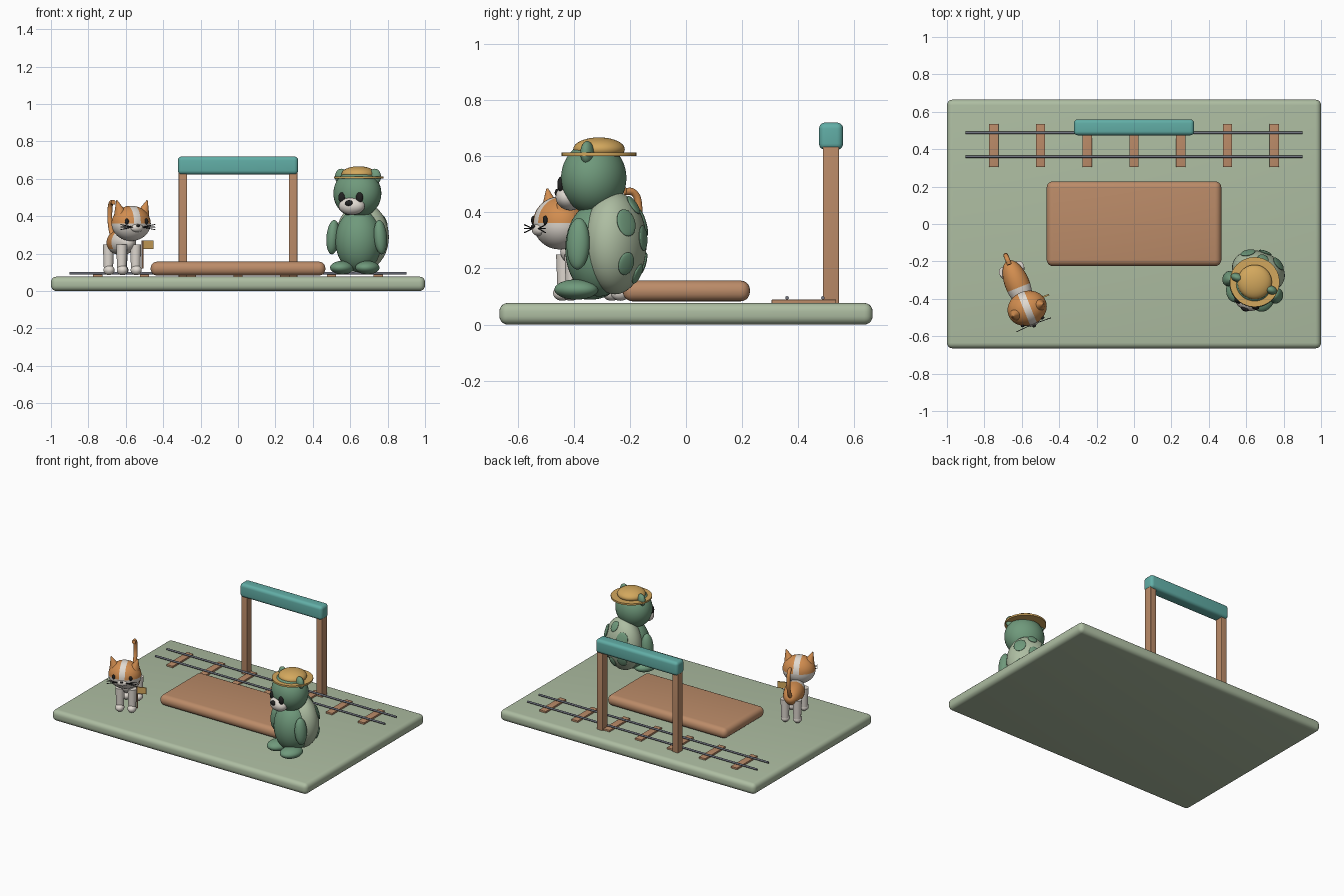
import bpy, bmesh
from math import sqrt, radians
from mathutils import Matrix, Vector

cube = bpy.data.objects.get("Cube")
if cube:
    bpy.data.objects.remove(cube, do_unlink=True)


def material(name, *rgb):
    m = bpy.data.materials.new(name)
    m.use_nodes = True
    m.diffuse_color = (*rgb, 1)
    m.node_tree.nodes["Principled BSDF"].inputs["Base Color"].default_value = (*rgb, 1)
    return m


sage = material("sage", 0.42, 0.51, 0.36)
wood = material("wood", 0.50, 0.26, 0.14)
teal = material("teal", 0.12, 0.42, 0.38)
steel = material("steel", 0.16, 0.17, 0.21)
green = material("green", 0.16, 0.32, 0.20)
orange = material("orange", 0.65, 0.27, 0.08)
cream = material("cream", 0.75, 0.70, 0.64)
straw = material("straw", 0.65, 0.39, 0.11)
black = material("black", 0.015, 0.015, 0.015)

frame = Matrix.Identity(4)  # where the current figure stands


def finish(name, bm, mats, local=Matrix.Identity(4)):
    me = bpy.data.meshes.new(name)
    bm.to_mesh(me)
    bm.free()
    for m in mats:
        me.materials.append(m)
    me.shade_smooth()
    me.set_sharp_from_angle(angle=radians(40))
    ob = bpy.data.objects.new(name, me)
    bpy.context.collection.objects.link(ob)
    ob.matrix_world = frame @ local
    return ob


def box(name, lo, hi, mat, bevel=0.0):
    lo, hi = Vector(lo), Vector(hi)
    bm = bmesh.new()
    bmesh.ops.create_cube(bm, size=1, matrix=Matrix.Translation((lo + hi) / 2) @ Matrix.Diagonal((*(hi - lo), 1)))
    if bevel:
        bmesh.ops.bevel(bm, geom=bm.edges[:], offset=bevel, segments=5, profile=0.5, affect='EDGES')
    return finish(name, bm, [mat])


def ball(name, at, size, mats, cuts=(), rule=None, turn=Matrix.Identity(4)):
    """Ellipsoid; cuts are planes in unit space, rule picks a material per face."""
    bm = bmesh.new()
    bmesh.ops.create_uvsphere(bm, u_segments=40, v_segments=24, radius=1)
    for co, no in cuts:
        bmesh.ops.bisect_plane(bm, geom=bm.verts[:] + bm.edges[:] + bm.faces[:], plane_co=co, plane_no=no)
    if rule:
        for f in bm.faces:
            f.material_index = rule(f.calc_center_median())
    bm.transform(Matrix.Diagonal((*size, 1)))
    return finish(name, bm, mats, Matrix.Translation(at) @ turn)


def rod(name, a, b, r, mat, r2=None, sides=20):
    a, b = Vector(a), Vector(b)
    d = b - a
    bm = bmesh.new()
    bmesh.ops.create_cone(bm, cap_ends=True, segments=sides, radius1=r,
                          radius2=r if r2 is None else r2, depth=d.length)
    return finish(name, bm, [mat], Matrix.Translation((a + b) / 2) @ d.to_track_quat('Z', 'Y').to_matrix().to_4x4())


def on_front(at, size, x, z):
    """Point on the front of an ellipsoid at offsets x and z."""
    y = size[1] * sqrt(max(0, 1 - (x / size[0]) ** 2 - (z / size[2]) ** 2))
    return Vector(at) + Vector((x, -y, z))


SIDES = (("left", 1), ("right", -1))

# Ground, platform and gateway
box("ground_slab", (-1, -0.665, 0), (1, 0.665, 0.077), sage, 0.03)
box("platform", (-0.467, -0.225, 0.083), (0.467, 0.228, 0.157), wood, 0.034)
for side, s in SIDES:
    box(side + "_gate_post", (s * 0.295 - 0.023, 0.488, 0.07), (s * 0.295 + 0.023, 0.545, 0.66), wood, 0.004)
box("gate_beam", (-0.322, 0.474, 0.623), (0.322, 0.56, 0.72), teal, 0.022)

# Railway
for i in range(-3, 4):
    box("track_tie", (i * 0.25 - 0.025, 0.305, 0.07), (i * 0.25 + 0.025, 0.535, 0.089), wood, 0.002)
for y in (0.36, 0.488):
    rod("track_rail", (-0.9, y, 0.095), (0.9, y, 0.095), 0.0065, steel, sides=12)

# Round green animal with a shell and straw hat
frame = Matrix.Translation((0.645, -0.31, 0)) @ Matrix.Rotation(radians(-20), 4, 'Z')
ball("body", (0, 0, 0.27), (0.125, 0.12, 0.17), [green])
shell_at, shell_size = Vector((0, 0.06, 0.29)), Vector((0.145, 0.108, 0.182))
ball("shell", shell_at, shell_size, [sage])
for x, z, r in ((0, 0.1, 0.045), (0.6, 0.4, 0.05), (-0.6, 0.4, 0.05), (0.6, -0.4, 0.042),
                (-0.6, -0.4, 0.042), (0, 0.75, 0.038), (0, -0.6, 0.038)):
    u = Vector((x, sqrt(1 - x * x - z * z), z))
    normal = Vector([c / k for c, k in zip(u, shell_size)])
    ball("shell_spot", shell_at + u * shell_size, (r * 0.8, r, 0.009), [green],
         turn=normal.to_track_quat('Z', 'Y').to_matrix().to_4x4())

head_at, head_size = (0, -0.02, 0.522), (0.13, 0.115, 0.13)
ball("head", head_at, head_size, [green])
ball("muzzle", (0, -0.108, 0.455), (0.072, 0.05, 0.048), [cream])
ball("nose", (0, -0.152, 0.47), (0.022, 0.014, 0.016), [black])
for side, s in SIDES:
    ball(side + "_arm", (s * 0.135, -0.03, 0.288), (0.034, 0.042, 0.092), [green],
         turn=Matrix.Rotation(s * radians(-5), 4, 'Y'))
    ball(side + "_foot", (s * 0.072, -0.06, 0.125), (0.062, 0.08, 0.036), [green])
    ball(side + "_ear", (s * 0.095, -0.01, 0.612), (0.035, 0.023, 0.042), [green])
    ball(side + "_eye", on_front(head_at, head_size, s * 0.05, -0.022), (0.02, 0.014, 0.028), [black])
rod("hat_brim", (0, 0, 0.601), (0, 0, 0.613), 0.133, straw, sides=48)
ball("hat_crown", (0, 0, 0.625), (0.092, 0.092, 0.042), [straw])

# Cat
frame = Matrix.Translation((-0.62, -0.33, 0)) @ Matrix.Rotation(radians(22), 4, 'Z')
ball("cat_body", (0, 0.01, 0.26), (0.066, 0.135, 0.068), [orange, cream],
     [((0, -0.15, 0), (0, 1, 0)), ((0, 0, -0.5), (0, 0, 1))],
     lambda c: 1 if c.y < -0.15 or c.z < -0.5 else 0)
cat_at, cat_size = (0, -0.13, 0.362), (0.107, 0.092, 0.094)
ball("cat_head", cat_at, cat_size, [orange, cream],
     [((0, 0, 0), (0, 0, 1)), ((0.18, 0, 0), (1, 0, 0)), ((-0.18, 0, 0), (1, 0, 0))],
     lambda c: 1 if c.z < 0 or abs(c.x) < 0.18 else 0)
ball("cat_muzzle", (0, -0.212, 0.338), (0.036, 0.02, 0.022), [cream])
ball("cat_nose", (0, -0.232, 0.35), (0.01, 0.007, 0.007), [black])
for side, s in SIDES:
    ball(side + "_cat_eye", on_front(cat_at, cat_size, s * 0.056, 0.01), (0.011, 0.008, 0.016), [black])
    rod(side + "_cat_ear", (s * 0.066, -0.138, 0.415), (s * 0.088, -0.142, 0.485), 0.034, orange, 0.003)
    for lift in (-0.01, 0.004, 0.018):
        rod(side + "_whisker", (s * 0.028, -0.222, 0.342), (s * 0.1, -0.225, 0.338 + lift), 0.0022, black, sides=6)
    for end, y in (("front", -0.095), ("back", 0.095)):
        rod(f"{side}_{end}_leg", (s * 0.04, y, 0.1), (s * 0.04, y, 0.25), 0.024, cream, 0.03)
        ball(f"{side}_{end}_paw", (s * 0.04, y - 0.008, 0.112), (0.029, 0.034, 0.027), [cream])

# Tail as a swept curve
curve = bpy.data.curves.new("cat_tail", 'CURVE')
curve.dimensions = '3D'
curve.bevel_depth = 0.013
curve.bevel_resolution = 4
curve.use_fill_caps = True
path = [(0.12, 0.27), (0.162, 0.34), (0.174, 0.42), (0.155, 0.47), (0.122, 0.475)]
spline = curve.splines.new('BEZIER')
spline.bezier_points.add(len(path) - 1)
for p, (y, z) in zip(spline.bezier_points, path):
    p.co = (0, y, z)
    p.handle_left_type = p.handle_right_type = 'AUTO'
curve.materials.append(orange)
tail = bpy.data.objects.new("cat_tail", curve)
bpy.context.collection.objects.link(tail)
tail.matrix_world = frame

# Small flag beside the cat
rod("flag_pole", (0.076, -0.106, 0.12), (0.076, -0.106, 0.27), 0.005, wood, sides=10)
box("flag", (0.076, -0.11, 0.225), (0.136, -0.102, 0.27), straw)
